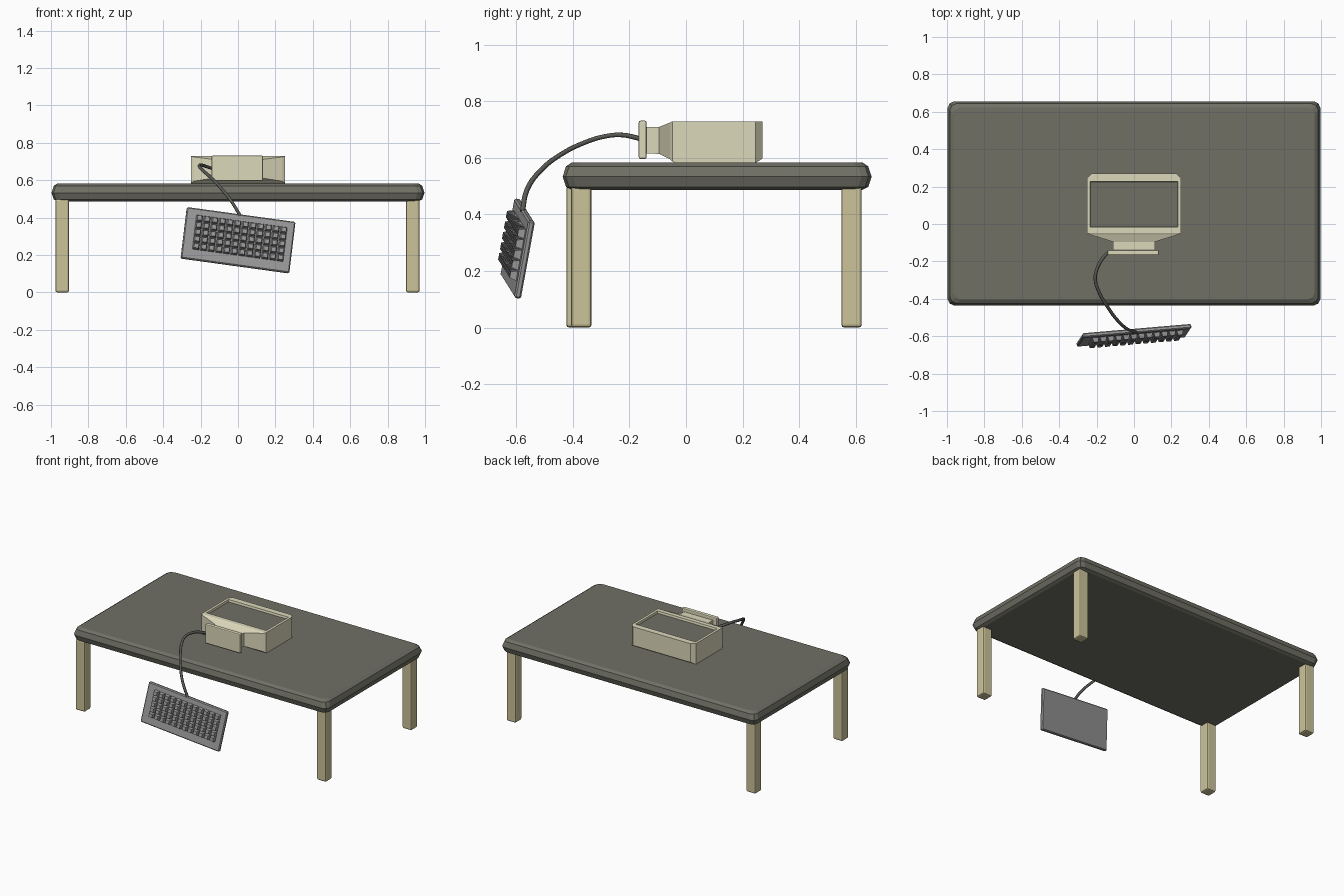
import bpy, bmesh, math
from mathutils import Vector, Matrix

if "Cube" in bpy.data.objects:
    bpy.data.objects.remove(bpy.data.objects["Cube"])


def mat(name, rgb):
    m = bpy.data.materials.new(name)
    m.diffuse_color = (*rgb, 1)
    m.use_nodes = True
    m.node_tree.nodes["Principled BSDF"].inputs["Base Color"].default_value = m.diffuse_color
    return m


DESK = mat("dark grey laminate", (0.16, 0.16, 0.13))
CASE = mat("cream plastic", (0.72, 0.69, 0.50))
LEG = mat("yellow wood", (0.60, 0.55, 0.32))
GREY = mat("grey plastic", (0.33, 0.33, 0.33))
WIRE = mat("dark cable", (0.10, 0.10, 0.09))


def finish(bm, name, *mats):
    bmesh.ops.recalc_face_normals(bm, faces=bm.faces)
    me = bpy.data.meshes.new(name)
    bm.to_mesh(me)
    bm.free()
    ob = bpy.data.objects.new(name, me)
    bpy.context.collection.objects.link(ob)
    for m in mats:
        me.materials.append(m)
    return ob


def loft(rings):
    # skin closed rings of points and cap both ends
    bm = bmesh.new()
    rows = [[bm.verts.new(p) for p in r] for r in rings]
    n = len(rows[0])
    for a, b in zip(rows, rows[1:]):
        for i in range(n):
            j = (i + 1) % n
            bm.faces.new((a[i], a[j], b[j], b[i]))
    bm.faces.new(rows[0])
    bm.faces.new(rows[-1])
    bmesh.ops.recalc_face_normals(bm, faces=bm.faces)
    return bm


def box(name, lo, hi, m, bevel=0.0, segments=1, matrix=None):
    bm = bmesh.new()
    lo, hi = Vector(lo), Vector(hi)
    size = hi - lo
    bmesh.ops.create_cube(bm, size=1, matrix=Matrix.Translation((lo + hi) / 2)
                          @ Matrix.Diagonal((*size, 1)))
    if bevel:
        bmesh.ops.bevel(bm, geom=bm.edges[:], offset=bevel, segments=segments,
                        profile=0.5, affect='EDGES')
    if matrix:
        bm.transform(matrix)
    return finish(bm, name, m)


# table top: chamfered-corner outline lofted through a bulging edge profile
def outline(inset, z):
    hx, hy, cy = 0.997 - inset, 0.546 - inset, 0.11
    pts = []
    for sx, sy in ((1, 1), (-1, 1), (-1, -1), (1, -1)):
        corner = [(hx, hy - 0.036), (hx - 0.011, hy - 0.011), (hx - 0.036, hy)]
        if sx * sy < 0:
            corner.reverse()
        pts += [(sx * x, cy + sy * y, z) for x, y in corner]
    return pts


finish(loft([outline(*p) for p in ((0.032, 0.487), (0.012, 0.497), (0, 0.533),
                                   (0.012, 0.57), (0.032, 0.583))]), "table_top", DESK)

# legs
for name, x, y in (("front_left", -0.94, -0.387), ("front_right", 0.935, -0.37),
                   ("back_left", -0.94, 0.585), ("back_right", 0.935, 0.585)):
    box(name + "_leg", (x - 0.036, y - 0.036, 0), (x + 0.036, y + 0.036, 0.50), LEG, 0.01, 2)

# monitor lying on its back: rectangular sections along y (y, half width, z low, z high)
sections = ((-0.145, 0.113, 0.615, 0.709), (-0.095, 0.113, 0.614, 0.709),
            (-0.057, 0.235, 0.595, 0.724), (-0.048, 0.252, 0.587, 0.729),
            (-0.035, 0.252, 0.582, 0.729), (0.246, 0.252, 0.582, 0.729),
            (0.27, 0.225, 0.597, 0.729))
bm = loft([[(-w, y, a), (w, y, a), (w, y, b), (-w, y, b)] for y, w, a, b in sections])
top = max((f for f in bm.faces if f.normal.z > 0.9), key=lambda f: f.calc_area())
bmesh.ops.inset_individual(bm, faces=[top], thickness=0.025)
bmesh.ops.inset_individual(bm, faces=[top], thickness=0.004, depth=-0.015)
top.material_index = 1
finish(bm, "monitor", CASE, DESK)

# monitor foot plate
box("monitor_foot", (-0.142, -0.167, 0.596), (0.133, -0.139, 0.731), CASE, 0.006, 2)

# keyboard hanging off the table, in its own tilted frame
R = Vector((0.582, 0.05, -0.08)).normalized()
N = R.cross(Vector((0.032, 0.05, 0.273))).normalized()
U = N.cross(R)
K = Matrix((R, U, N)).transposed().to_4x4()
K.translation = Vector((0.0, -0.595, 0.279))
W, H = 0.588, 0.28
box("keyboard_base", (-W / 2, -H / 2, -0.012), (W / 2, H / 2, 0.012), GREY, 0.006, 1, K)

# tapered keys in a grid
bm = bmesh.new()
cols, rows = 12, 5
for c in range(cols):
    for r in range(rows):
        x = -0.242 + 0.0415 * (c + 0.5)
        y = -0.085 + 0.038 * (r + 0.5)
        bmesh.ops.create_cone(bm, cap_ends=True, segments=4, radius1=0.0255, radius2=0.017,
                              depth=0.026, matrix=K @ Matrix.Translation((x, y, 0.023))
                              @ Matrix.Rotation(math.pi / 4, 4, 'Z'))
finish(bm, "keyboard_keys", GREY)

# cable from the monitor foot to the keyboard
path = ((-0.13, -0.145, 0.66), (-0.165, -0.18, 0.672), (-0.195, -0.233, 0.681),
        (-0.207, -0.29, 0.675), (-0.193, -0.35, 0.657), (-0.14, -0.445, 0.61),
        (-0.088, -0.515, 0.554), (-0.035, -0.562, 0.487), (0.012, -0.578, 0.41))
cu = bpy.data.curves.new("cable", 'CURVE')
cu.dimensions = '3D'
cu.bevel_depth = 0.009
cu.bevel_resolution = 1
cu.resolution_u = 4
cu.use_fill_caps = True
sp = cu.splines.new('BEZIER')
sp.bezier_points.add(len(path) - 1)
for b, p in zip(sp.bezier_points, path):
    b.co = p
    b.handle_left_type = b.handle_right_type = 'AUTO'
cu.materials.append(WIRE)
bpy.context.collection.objects.link(bpy.data.objects.new("cable", cu))
